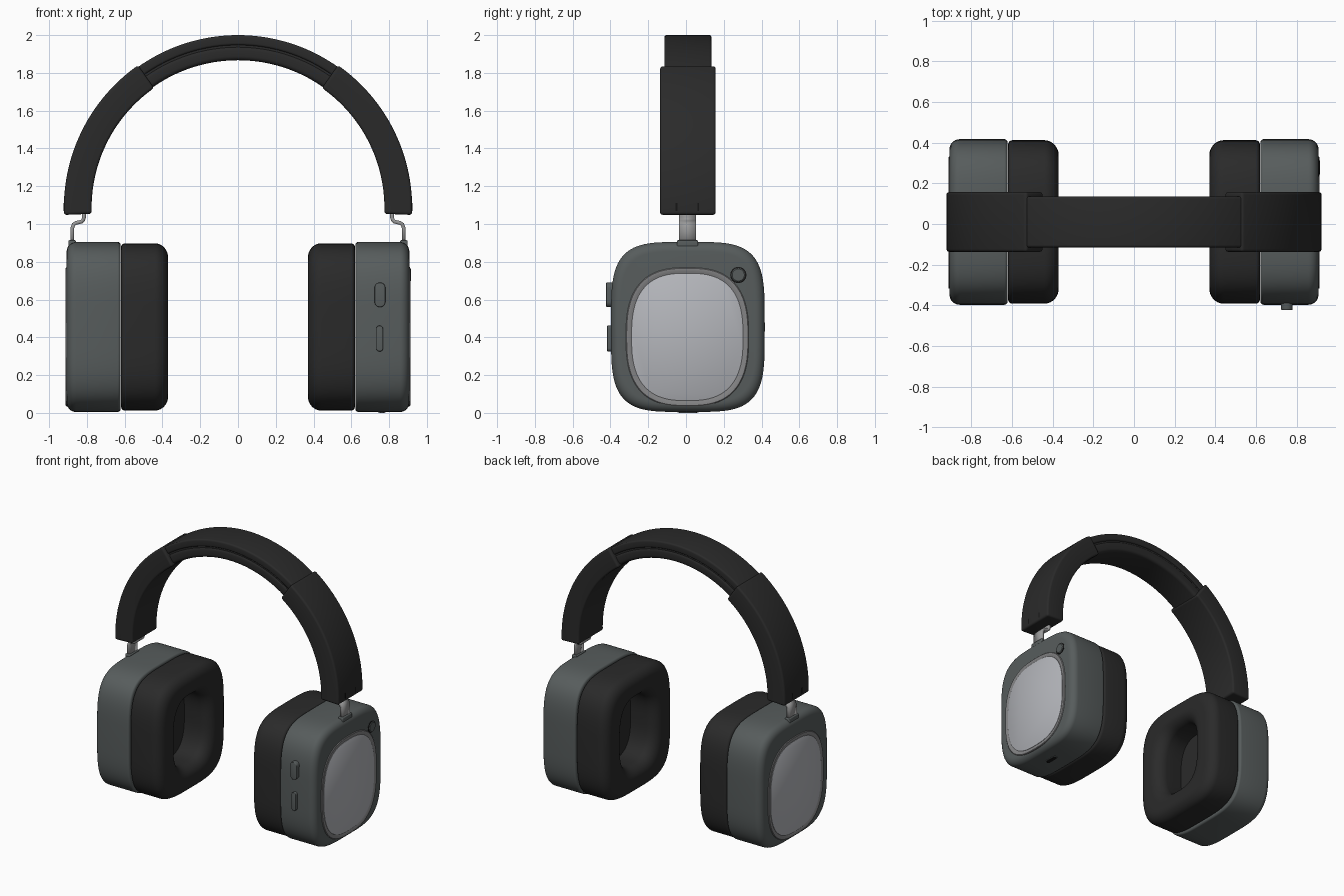
import bpy, bmesh, math
from math import sin, cos, pi, radians

cube = bpy.data.objects.get("Cube")
if cube:
    bpy.data.objects.remove(cube, do_unlink=True)


def material(name, rgb):
    m = bpy.data.materials.new(name)
    m.use_nodes = True
    m.diffuse_color = (*rgb, 1)
    m.node_tree.nodes["Principled BSDF"].inputs["Base Color"].default_value = (*rgb, 1)
    return m


BLACK = material("soft black", (0.023, 0.023, 0.023))
DARK = material("slot black", (0.008, 0.008, 0.008))
GREY = material("slate grey", (0.095, 0.108, 0.108))
TRIM = material("trim grey", (0.23, 0.23, 0.235))
PLATE = material("pale silver", (0.46, 0.47, 0.50))
METAL = material("metal grey", (0.32, 0.32, 0.32))

MID_Y = 0.01      # depth centre of the whole headset
ARC_Z = 1.085     # centre height of the headband arc


def finish(name, bm, mat, mirror=False, angle=35):
    bmesh.ops.recalc_face_normals(bm, faces=bm.faces)
    me = bpy.data.meshes.new(name)
    bm.to_mesh(me)
    bm.free()
    me.materials.append(mat)
    ob = bpy.data.objects.new(name, me)
    bpy.context.collection.objects.link(ob)
    bpy.ops.object.select_all(action='DESELECT')
    ob.select_set(True)
    bpy.context.view_layer.objects.active = ob
    bpy.ops.object.shade_smooth_by_angle(angle=radians(angle))
    if mirror:
        ob.modifiers.new("Mirror", 'MIRROR')
    return ob


def loft(name, rings, cy, cz, mat, mirror=True, n=96):
    """Skin superellipse rings (x, half width, half height, exponent)."""
    bm = bmesh.new()
    loops = []
    for x, a, b, p in rings:
        loop = []
        for i in range(n):
            c, s = cos(2 * pi * i / n), sin(2 * pi * i / n)
            y = math.copysign(abs(c) ** (2 / p), c) * a
            z = math.copysign(abs(s) ** (2 / p), s) * b
            loop.append(bm.verts.new((x, cy + y, cz + z)))
        loops.append(loop)
    for l0, l1 in zip(loops, loops[1:]):
        for i in range(n):
            j = (i + 1) % n
            bm.faces.new((l0[i], l0[j], l1[j], l1[i]))
    bm.faces.new(loops[0])
    bm.faces.new(loops[-1])
    return finish(name, bm, mat, mirror)


def fillet(x, inset, dx, di, start, end, steps=8):
    """Quarter arc of (x, inset) pairs around a centre."""
    for k in range(steps + 1):
        t = radians(start + (end - start) * k / steps)
        yield x + dx * cos(t), inset - di * sin(t)


def box(name, x, y, z, mat, bevel=0.0, mirror=False, round_axis=None):
    """Box from (min, max) ranges; round_axis turns it into a pill."""
    bm = bmesh.new()
    bmesh.ops.create_cube(bm, size=1)
    for v in bm.verts:
        v.co = [(lo + hi) / 2 + c * (hi - lo) for c, (lo, hi) in zip(v.co, (x, y, z))]
    if round_axis is not None:
        along = [e for e in bm.edges
                 if abs((e.verts[0].co - e.verts[1].co).normalized()[round_axis]) > 0.9]
        width = min(h - l for k, (l, h) in enumerate((x, y, z)) if k != round_axis)
        bmesh.ops.bevel(bm, geom=along, offset=width * 0.49, segments=8,
                        profile=0.5, affect='EDGES')
    if bevel:
        edges = [e for e in bm.edges if e.calc_face_angle(0) > 1]
        bmesh.ops.bevel(bm, geom=edges, offset=bevel, segments=3,
                        profile=0.5, affect='EDGES')
    return finish(name, bm, mat, mirror)


def arc_bar(name, r0, r1, half, a0, a1, mat, bevel, mirror=False, steps=48):
    """Rounded rectangular bar bent round the headband arc (angles from up)."""
    bm = bmesh.new()
    rows = []
    for k in range(steps + 1):
        t = radians(a0 + (a1 - a0) * k / steps)
        rows.append([bm.verts.new((r * sin(t), MID_Y + y, ARC_Z + r * cos(t)))
                     for r, y in ((r0, -half), (r1, -half), (r1, half), (r0, half))])
    for p, q in zip(rows, rows[1:]):
        for i in range(4):
            j = (i + 1) % 4
            bm.faces.new((p[i], p[j], q[j], q[i]))
    bm.faces.new(rows[0])
    bm.faces.new(rows[-1])
    bmesh.ops.recalc_face_normals(bm, faces=bm.faces)
    edges = [e for e in bm.edges if e.calc_face_angle(0) > 1]
    bmesh.ops.bevel(bm, geom=edges, offset=bevel, segments=4, profile=0.5, affect='EDGES')
    return finish(name, bm, mat, mirror)


# Headband: outer layer, inner cushion and the two end sleeves
arc_bar("headband_shell", 0.862, 0.915, 0.125, -45, 45, BLACK, 0.012)
arc_bar("headband_core", 0.83, 0.88, 0.115, -45, 45, BLACK, 0.005)
arc_bar("headband_cushion", 0.782, 0.857, 0.122, -45, 45, BLACK, 0.022)
arc_bar("band_sleeve", 0.775, 0.922, 0.147, 35, 92.3, BLACK, 0.014, mirror=True)
for tag, y in (("front", -0.05), ("back", 0.065)):
    box(f"sleeve_slot_{tag}", (0.912, 0.923), (y - 0.005, y + 0.005),
        (1.07, 1.11), DARK, mirror=True)

# Bent metal arms joining sleeves to cups
bm = bmesh.new()
path = [(0.815, 1.10), (0.815, 1.035), (0.82, 1.02), (0.83, 1.012),
        (0.858, 1.006), (0.87, 0.998), (0.877, 0.98), (0.877, 0.88)]
sides = [[bm.verts.new((x, y, z)) for x, z in path] for y in (-0.037, 0.053)]
for i in range(len(path) - 1):
    bm.faces.new((sides[0][i], sides[0][i + 1], sides[1][i + 1], sides[1][i]))
arm = finish("hinge_arm", bm, METAL, mirror=True)
solid = arm.modifiers.new("Thickness", 'SOLIDIFY')
solid.thickness = 0.02
solid.offset = 0
box("hinge_socket", (0.858, 0.898), (-0.048, 0.064), (0.87, 0.914), GREY, 0.006, True)

# Cup shells
A, B, CUP_Z = 0.407, 0.45, 0.455
prof = list(fillet(0.637, 0.015, 0.015, 0.015, 180, 90, 4))
prof += list(fillet(0.857, 0.05, 0.05, 0.05, 90, 0))
loft("cup_shell", [(x, A - i, B - i, 4) for x, i in prof], MID_Y, CUP_Z, GREY)

# Ear pads: rounded outer wall rolling over into a hollow with a floor
prof = list(fillet(0.598, 0.03, 0.022, 0.025, 0, 90, 5))
prof += list(fillet(0.442, 0.08, 0.072, 0.075, 90, 180, 10))
rings = [(x, A - i, B - 0.002 - i, 4) for x, i in prof]
HA, HB = 0.19, 0.255
for k in range(11):
    t = radians(90 * k / 10)
    grow = 0.075 * (1 - sin(t))
    rings.append((0.45 - 0.08 * cos(t), HA + grow, HB + grow, 2.8 + 0.4 * (1 - sin(t))))
rings += [(0.52, HA + 0.005, HB + 0.005, 2.8), (0.59, HA + 0.012, HB + 0.012, 2.8)]
loft("ear_pad", rings, MID_Y, CUP_Z, BLACK)

# Outer face: trim ring and plate
FY, FZ, FA, FB = 0.007, 0.402, 0.325, 0.367
ring = [(0.88, 0.0), (0.909, 0.0), (0.913, 0.004), (0.913, 0.022), (0.908, 0.03)]
loft("face_trim", [(x, FA - i, FB - i, 2.7) for x, i in ring], FY, FZ, TRIM)
loft("face_plate", [(x, FA - 0.03 - i, FB - 0.03 - i, 2.7)
                    for x, i in ((0.9, 0), (0.91, 0), (0.912, 0.003))], FY, FZ, PLATE)

# Controls on the left cup only
loft("round_button_rim", [(0.89, 0.043, 0.043, 2), (0.909, 0.043, 0.043, 2),
                          (0.911, 0.04, 0.04, 2)], 0.277, 0.73, DARK, False, 32)
loft("round_button", [(0.89, 0.036, 0.036, 2), (0.912, 0.036, 0.036, 2),
                      (0.915, 0.032, 0.032, 2)], 0.277, 0.73, GREY, False, 32)
box("large_side_button", (0.723, 0.78), (-0.423, -0.36), (0.56, 0.69), GREY, 0.005,
    round_axis=1)
box("small_side_button", (0.732, 0.768), (-0.418, -0.36), (0.325, 0.462), GREY, 0.004,
    round_axis=1)
box("charging_port_rim", (0.742, 0.782), (-0.045, 0.065), (0.002, 0.011), GREY, round_axis=2)
box("charging_port", (0.748, 0.776), (-0.038, 0.058), (0.0, 0.009), DARK, round_axis=2)
